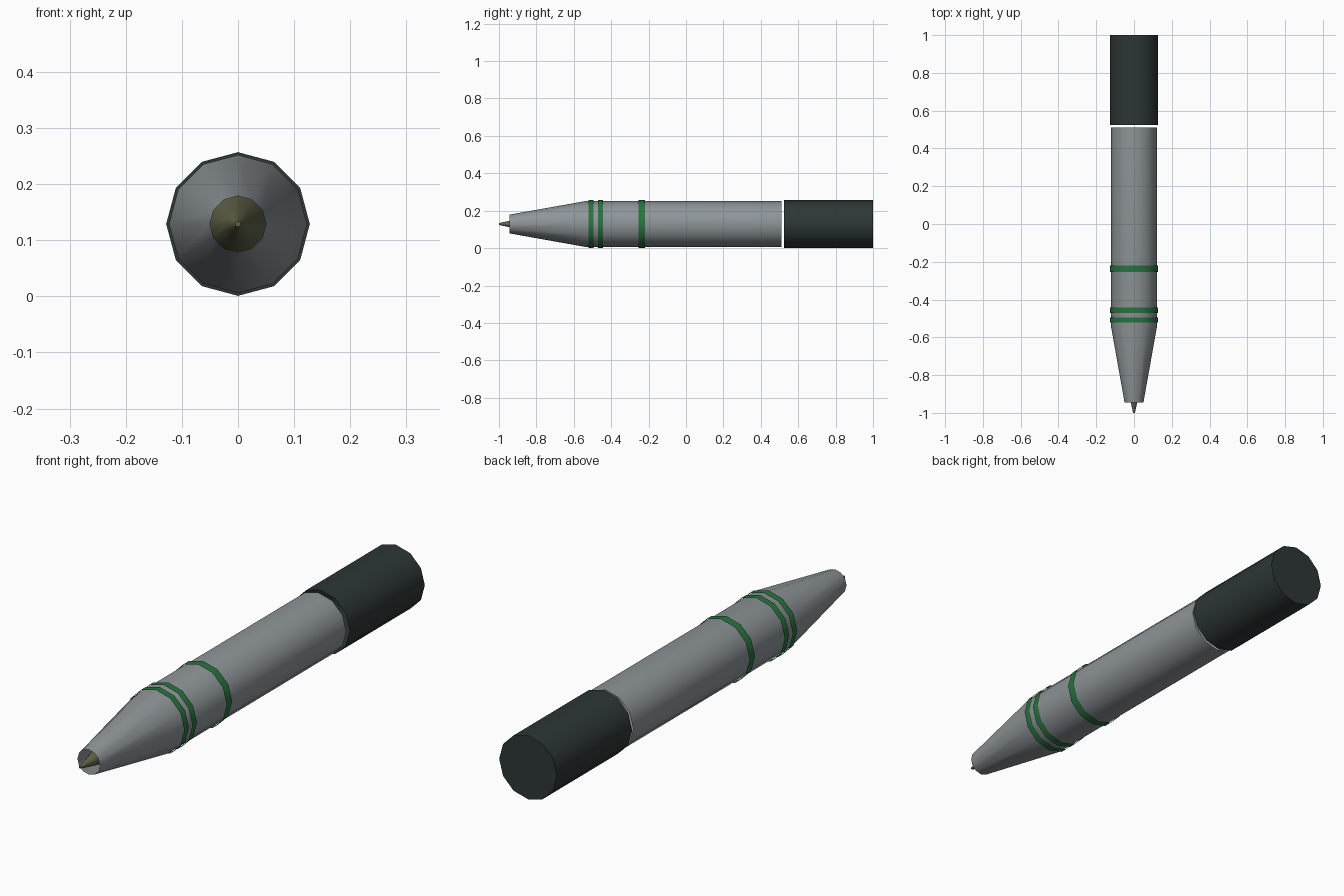
import bpy, bmesh, math

if "Cube" in bpy.data.objects:
    bpy.data.objects.remove(bpy.data.objects["Cube"])

SIDES = 12
AXIS_Z = 0.129


def material(name, rgb):
    m = bpy.data.materials.new(name)
    m.diffuse_color = (*rgb, 1)
    m.use_nodes = True
    m.node_tree.nodes["Principled BSDF"].inputs["Base Color"].default_value = m.diffuse_color
    return m


grey = material("grey_plastic", (0.27, 0.30, 0.315))
dark = material("dark_cap", (0.026, 0.038, 0.036))
green = material("green_band", (0.022, 0.17, 0.05))
olive = material("olive_metal", (0.12, 0.125, 0.065))


def lathe(name, profile, mat, close_start=False, close_end=False):
    """Turn (y, radius) points around the long axis."""
    bm = bmesh.new()
    rings = []
    for y, r in profile:
        ring = []
        for i in range(SIDES):
            a = 2 * math.pi * i / SIDES
            ring.append(bm.verts.new((r * math.cos(a), y, AXIS_Z + r * math.sin(a))))
        rings.append(ring)
    for a, b in zip(rings, rings[1:]):
        for i in range(SIDES):
            j = (i + 1) % SIDES
            bm.faces.new((a[i], b[i], b[j], a[j]))
    if close_start:
        bm.faces.new(rings[0])
    if close_end:
        bm.faces.new(rings[-1][::-1])
    me = bpy.data.meshes.new(name)
    bm.to_mesh(me)
    bm.free()
    me.materials.append(mat)
    ob = bpy.data.objects.new(name, me)
    bpy.context.collection.objects.link(ob)
    bpy.ops.object.select_all(action='DESELECT')
    ob.select_set(True)
    bpy.context.view_layer.objects.active = ob
    bpy.ops.object.shade_smooth_by_angle(angle=math.radians(35))
    return ob


# Barrel with tapered, open nose
lathe("barrel", [(-0.945, 0.05), (-0.535, 0.123), (0.51, 0.123)], grey)

# Writing point, reaching back inside the nose
lathe("point", [(-1.0, 0.005), (-0.945, 0.017), (-0.80, 0.05)], olive, close_start=True)

# Cap on the back end, separated by a thin gap
lathe("end_cap", [(0.524, 0.128), (1.0, 0.128)], dark, close_end=True)

# Loose bands around the barrel
for i, (y0, y1) in enumerate([(-0.522, -0.494), (-0.471, -0.443), (-0.254, -0.220)]):
    lathe(f"band_{i + 1}", [(y0, 0.128), (y1, 0.128)], green)
